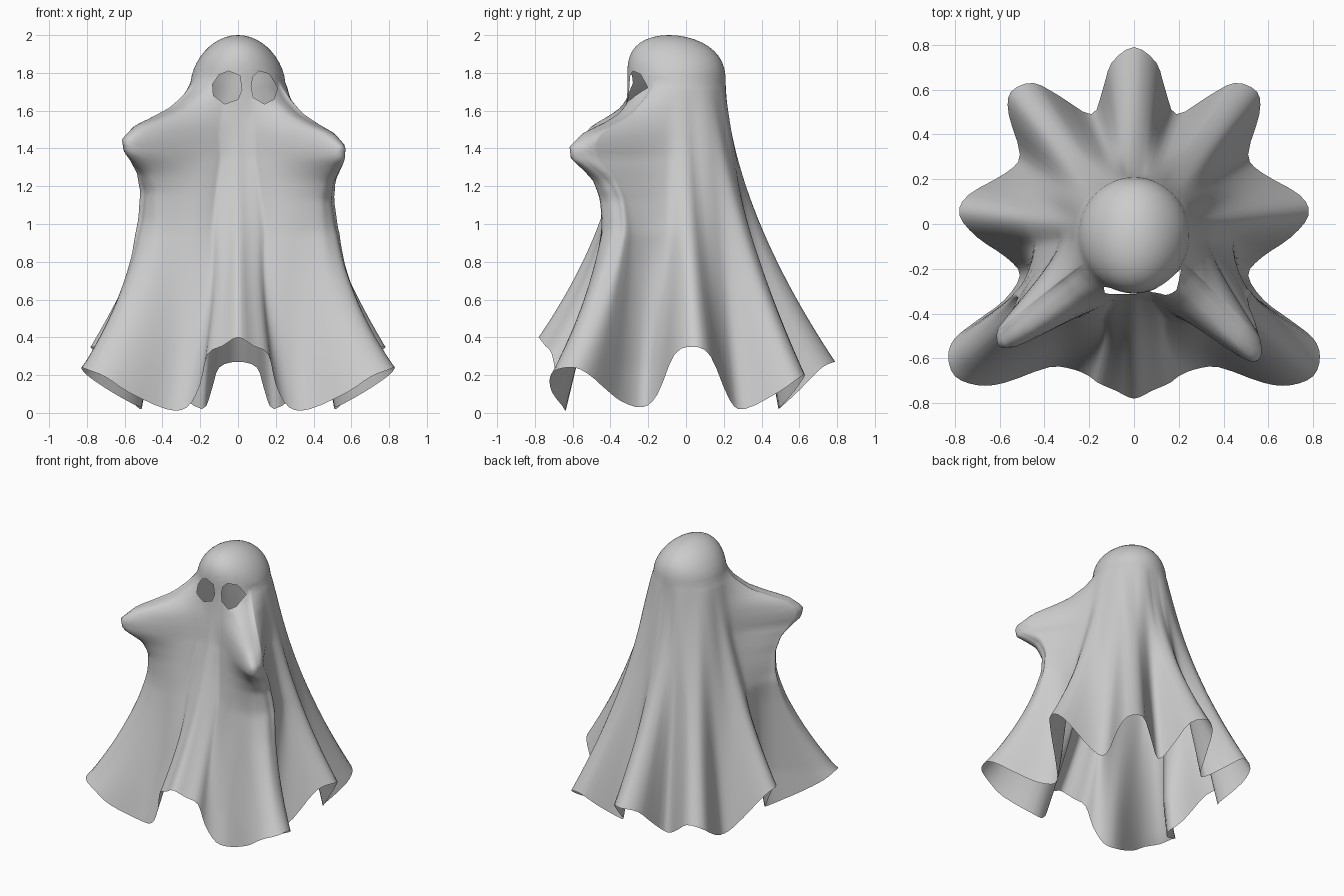
import bpy
import bmesh
from math import atan2, cos, sin, exp, pi
from mathutils import Vector

cube = bpy.data.objects.get("Cube")
if cube:
    bpy.data.objects.remove(cube, do_unlink=True)

SUBDIV = 3          # columns between two hem points
DOME_ROWS = 11
CLOTH_ROWS = 60
NECK_Z = 1.75       # height where the head dome meets the hanging cloth
HEAD_Y = -0.05
HEAD_RX, HEAD_RY = 0.25, 0.26

# Hem of the left half, front centre to back centre: flared folds ride high
HALF_HEM = [
    (0, -.78, .4), (.08, -.745, .355), (.16, -.71, .31), (.2, -.68, .15),
    (.27, -.65, .03), (.38, -.64, .02), (.58, -.71, .11), (.7, -.72, .19),
    (.8, -.68, .23), (.83, -.59, .24), (.8, -.51, .2), (.7, -.43, .13),
    (.58, -.34, .06), (.51, -.23, .03), (.57, -.15, .1), (.7, -.06, .31),
    (.78, .04, .35), (.74, .13, .3), (.57, .23, .07), (.51, .31, .02),
    (.56, .49, .11), (.55, .59, .18), (.45, .63, .2), (.33, .57, .11),
    (.19, .49, .02), (.14, .6, .12), (.1, .72, .24), (0, .79, .27),
]

# How far an arm pushes the cloth out at each height
ARM_PUSH = [(.25, 0), (.4, .03), (.6, .07), (.8, .11), (1, .16), (1.15, .22),
            (1.25, .3), (1.36, .46), (1.43, .49), (1.5, .41), (1.55, .27),
            (1.6, .15), (1.68, .05), (1.75, 0)]

# Arms: root, direction, height offset
ARMS = [
    (Vector((.21, -.22)), Vector((.68, -.73)).normalized(), -.02),
    (Vector((-.21, -.22)), Vector((-.78, -.63)).normalized(), .02),
]

# Outlines of the two eye holes in x and z
EYES = [
    [(-.05, 1.81), (-.1, 1.79), (-.135, 1.74), (-.13, 1.68), (-.07, 1.635),
     (0, 1.66), (.02, 1.71), (.01, 1.785)],
    [(.11, 1.81), (.08, 1.78), (.07, 1.73), (.08, 1.67), (.14, 1.635),
     (.19, 1.66), (.21, 1.72), (.165, 1.795)],
]


def smooth_loop(points, steps):
    """Closed smooth curve through the points."""
    out, n = [], len(points)
    for i in range(n):
        a, b, c, d = (points[(i + k) % n] for k in (-1, 0, 1, 2))
        for k in range(steps):
            t = k / steps
            out.append(b + (c - a) * (t / 2)
                       + (a * 2 - b * 5 + c * 4 - d) * (t * t / 2)
                       + (b * 3 - a - c * 3 + d) * (t ** 3 / 2))
    return out


def lookup(table, z):
    """Linear interpolation in a height table."""
    for (z0, v0), (z1, v1) in zip(table, table[1:]):
        if z0 <= z <= z1:
            return v0 + (v1 - v0) * (z - z0) / (z1 - z0)
    return 0.0


def clamp(value):
    return min(1, max(0, value))


def arm_offset(p, z):
    """Push of both arms on a cloth point, turning sideways below them."""
    total = Vector((0, 0))
    below = clamp((1.35 - z) / .4)
    for root, direction, lift in ARMS:
        rel = p - root
        if rel.dot(direction) < -.25:
            continue
        across = abs(rel.x * direction.y - rel.y * direction.x)
        width = .115 + .085 * below
        side = Vector((1 if root.x > 0 else -1, -.15))
        push = direction.lerp(side, below * .8)
        total += push * lookup(ARM_PUSH, z - lift) * exp(-(across / width) ** 2.6)
    return total


def cloth_point(hem, s):
    """Point on a hanging column, s = 0 at the neck and 1 at the hem."""
    angle = atan2(hem.y - HEAD_Y, hem.x)
    neck = Vector((HEAD_RX * cos(angle), HEAD_Y + HEAD_RY * sin(angle)))
    # Flared folds hang steep and kick out late, valleys open evenly
    front = clamp((-hem.y - .4) / .2)
    flare = clamp(hem.z / .25)
    power = 1.13 + .57 * flare + .25 * front * flare
    z = NECK_Z + (max(hem.z, 0) - NECK_Z) * s
    p = neck.lerp(hem.xy, s ** power)
    # Shoulders widen the sheet at the sides
    shoulder = .035 * sin(pi * s ** .6) * abs(cos(angle))
    p += Vector((cos(angle), sin(angle))) * shoulder * (1 - front)
    p += arm_offset(p, z)
    return Vector((p.x, p.y, z))


def dome_point(hem, u):
    """Point on the head, u = 0 at the neck and 1 at the crown."""
    angle = atan2(hem.y - HEAD_Y, hem.x)
    kx = (1 - u ** 1.65) ** .5
    ky = (1 - u ** 2.9) ** .5
    return Vector((HEAD_RX * kx * cos(angle),
                   HEAD_Y - .04 * u ** 2 + HEAD_RY * ky * sin(angle),
                   NECK_Z + (2 - NECK_Z) * u))


def cut_hole(bm, outline):
    """Cut a convex hole through the front of the sheet."""
    n = len(outline)
    cx = sum(p[0] for p in outline) / n
    cz = sum(p[1] for p in outline) / n
    planes = []
    for i, (x0, z0) in enumerate(outline):
        x1, z1 = outline[(i + 1) % n]
        normal = Vector((z1 - z0, 0, x0 - x1)).normalized()
        point = Vector((x0, 0, z0))
        if normal.dot(Vector((cx, 0, cz)) - point) > 0:
            normal.negate()
        planes.append((point, normal))

    def near(face):
        c = face.calc_center_median()
        return c.y < -.1 and abs(c.x - cx) < .11 and abs(c.z - cz) < .12

    for point, normal in planes:
        faces = [f for f in bm.faces if near(f)]
        geom = set(faces)
        for f in faces:
            geom.update(f.edges)
            geom.update(f.verts)
        bmesh.ops.bisect_plane(bm, geom=list(geom), dist=1e-5,
                               plane_co=point, plane_no=normal)
    inside = [f for f in bm.faces if near(f) and all(
        nrm.dot(f.calc_center_median() - pt) < 0 for pt, nrm in planes)]
    bmesh.ops.delete(bm, geom=inside, context='FACES')


# Whole hem loop from the mirrored half
half = [Vector(p) for p in HALF_HEM]
mirrored = [Vector((-p.x, p.y, p.z)) for p in reversed(half[1:-1])]
hem_loop = smooth_loop(half + mirrored, SUBDIV)

# Sheet: rings from the crown down to the hem
bm = bmesh.new()
rings = []
for i in range(1, DOME_ROWS):
    u = cos(i / DOME_ROWS * pi / 2)
    rings.append([bm.verts.new(dome_point(h, u)) for h in hem_loop])
for i in range(CLOTH_ROWS + 1):
    rings.append([bm.verts.new(cloth_point(h, i / CLOTH_ROWS)) for h in hem_loop])

count = len(hem_loop)
crown = bm.verts.new((0, HEAD_Y - .04, 2))
for i in range(count):
    j = (i + 1) % count
    bm.faces.new((crown, rings[0][i], rings[0][j]))
    for upper, lower in zip(rings, rings[1:]):
        bm.faces.new((upper[i], lower[i], lower[j], upper[j]))

# Eye holes
for eye in EYES:
    cut_hole(bm, eye)

mesh = bpy.data.meshes.new("ghost_sheet")
bm.to_mesh(mesh)
bm.free()
mesh.shade_smooth()

# Plain cloth colour
cloth = bpy.data.materials.new("pale_grey_cloth")
cloth.use_nodes = True
colour = (.6, .6, .6, 1)
cloth.diffuse_color = colour
for node in cloth.node_tree.nodes:
    if node.type == 'BSDF_PRINCIPLED':
        node.inputs["Base Color"].default_value = colour
        node.inputs["Roughness"].default_value = .8
mesh.materials.append(cloth)

sheet = bpy.data.objects.new("ghost_sheet", mesh)
bpy.context.scene.collection.objects.link(sheet)
